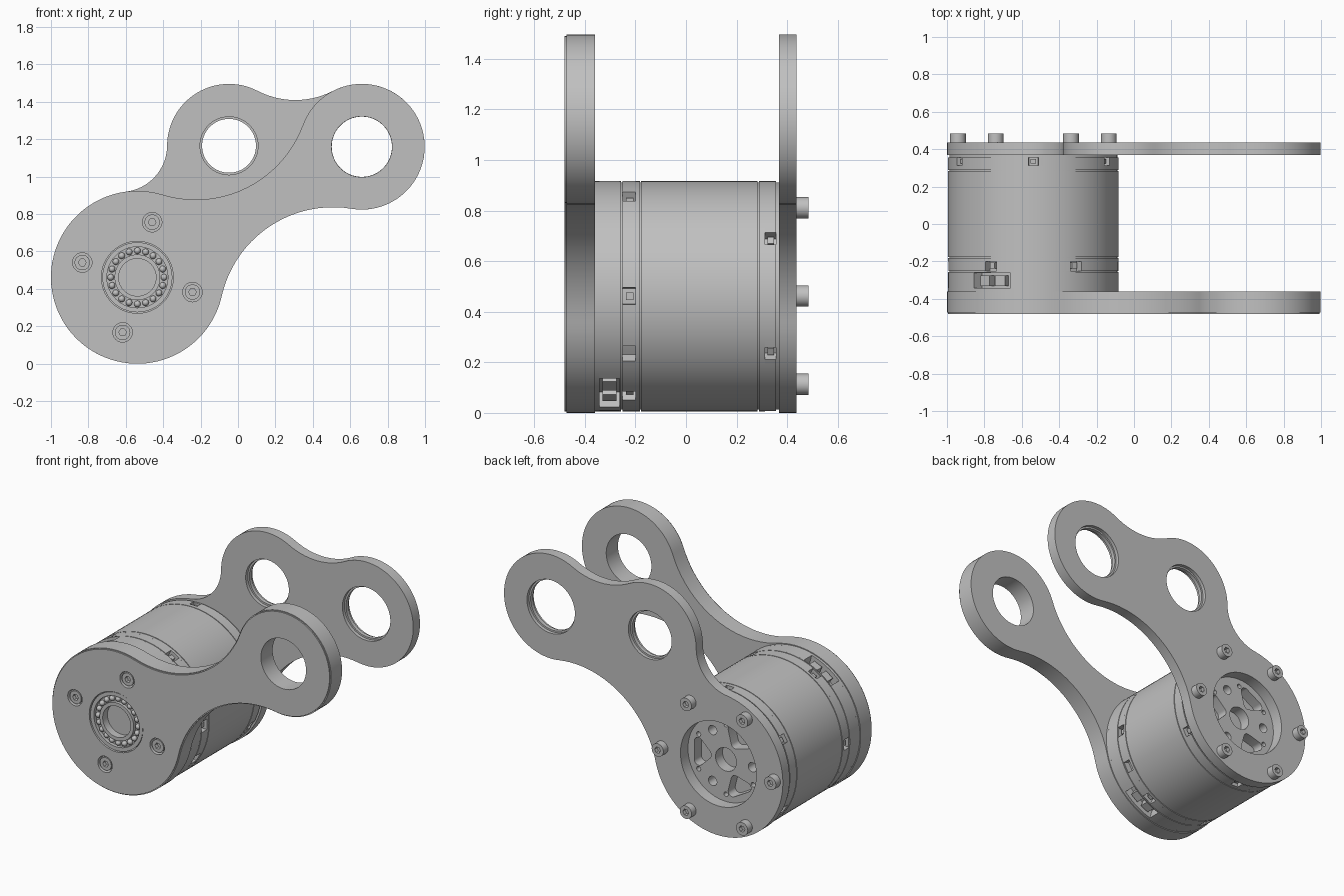
import bpy, bmesh
from math import pi, tau, sin, cos, atan2, hypot, sqrt, radians, ceil
from mathutils import Matrix

if "Cube" in bpy.data.objects:
    bpy.data.objects.remove(bpy.data.objects["Cube"], do_unlink=True)

grey = bpy.data.materials.new("machined grey")
grey.use_nodes = True
grey.diffuse_color = (0.53, 0.53, 0.53, 1)
grey.node_tree.nodes["Principled BSDF"].inputs["Base Color"].default_value = (0.53, 0.53, 0.53, 1)

HUB = (-0.538, 0.462)      # motor axis in x, z
END = (0.662, 1.16)        # far pivot
LOBE = (-0.048, 1.165)     # middle pivot, rear arm only


def finish(obj, name):
    obj.name = name
    obj.data.name = name
    obj.data.materials.clear()
    obj.data.materials.append(grey)
    bpy.ops.object.select_all(action="DESELECT")
    obj.select_set(True)
    bpy.context.view_layer.objects.active = obj
    bpy.ops.object.shade_smooth_by_angle(angle=radians(30))
    return obj


def arc(c, r, start, sweep, step=0.07):
    n = max(2, ceil(abs(sweep) / step))
    return [(c[0] + r * cos(start + sweep * i / n), c[1] + r * sin(start + sweep * i / n))
            for i in range(n + 1)]


def ring(c, r, n=64):
    return [(c[0] + r * cos(tau * i / n), c[1] + r * sin(tau * i / n)) for i in range(n)]


def polar(r, degrees, c=HUB):
    return (c[0] + r * cos(radians(degrees)), c[1] + r * sin(radians(degrees)))


def heading(a, b):
    return atan2(b[1] - a[1], b[0] - a[0])


def filleted(discs, fillets):
    """Outline round a loop of discs, joined by tangent concave arcs."""
    count, centres = len(discs), []
    for i, (a, ra) in enumerate(discs):
        b, rb = discs[(i + 1) % count]
        d = hypot(b[0] - a[0], b[1] - a[1])
        ux, uz = (b[0] - a[0]) / d, (b[1] - a[1]) / d
        pa, pb = ra + fillets[i], rb + fillets[i]
        along = (pa * pa - pb * pb + d * d) / (2 * d)
        side = sqrt(pa * pa - along * along)
        centres.append((a[0] + ux * along + uz * side, a[1] + uz * along - ux * side))
    points = []
    for i, (c, r) in enumerate(discs):
        f, nxt = centres[i], discs[(i + 1) % count][0]
        start = heading(c, centres[i - 1])
        points += arc(c, r, start, (heading(c, f) - start) % tau)[:-1]
        start = heading(f, c)
        points += arc(f, fillets[i], start, -((start - heading(f, nxt)) % tau))[:-1]
    return points


def hull(centres, r):
    """Rounded convex outline round equal discs, listed anticlockwise."""
    points = []
    for i, c in enumerate(centres):
        start = heading(centres[i - 1], c) - pi / 2
        end = heading(c, centres[(i + 1) % len(centres)]) - pi / 2
        points += arc(c, r, start, (end - start) % tau, 0.3)
    return points


def notched(r, angles, half, floor):
    """Disc outline with rim notches at the given angles in degrees."""
    points = []
    angles = sorted(radians(a) for a in angles)
    for a, b in zip(angles, angles[1:] + [angles[0] + tau]):
        points += arc(HUB, floor, a - half, 2 * half)
        points += arc(HUB, r, a + half, b - a - 2 * half)
    return points


def slab(name, outlines, y0, y1):
    """Extrude nested x-z outlines between two depths; inner ones become holes."""
    curve = bpy.data.curves.new(name, "CURVE")
    curve.dimensions = "2D"
    curve.fill_mode = "BOTH"
    curve.extrude = (y1 - y0) / 2
    for outline in outlines:
        spline = curve.splines.new("POLY")
        spline.points.add(len(outline) - 1)
        for p, (x, z) in zip(spline.points, outline):
            p.co = (x, z, 0, 1)
        spline.use_cyclic_u = True
    temp = bpy.data.objects.new(name + " curve", curve)
    bpy.context.collection.objects.link(temp)
    bpy.context.view_layer.update()
    mesh = bpy.data.meshes.new_from_object(temp.evaluated_get(bpy.context.evaluated_depsgraph_get()))
    bpy.data.objects.remove(temp, do_unlink=True)
    mesh.transform(Matrix.Translation((0, (y0 + y1) / 2, 0)) @ Matrix.Rotation(pi / 2, 4, "X"))
    bm = bmesh.new()
    bm.from_mesh(mesh)
    bmesh.ops.remove_doubles(bm, verts=bm.verts, dist=0.0001)
    bmesh.ops.recalc_face_normals(bm, faces=bm.faces)
    bm.to_mesh(mesh)
    bm.free()
    obj = bpy.data.objects.new(name, mesh)
    bpy.context.collection.objects.link(obj)
    return finish(obj, name)


# Front arm: a slim face layer softens its outer edge
screws = [polar(0.305, 75 + 90 * i) for i in range(4)]
front_holes = [ring(END, 0.162), ring(HUB, 0.192)] + [ring(c, 0.052, 32) for c in screws]
for name, inset, y0, y1 in (("front_arm", 0, -0.472, -0.36), ("front_arm_face", 0.006, -0.48, -0.472)):
    outline = filleted([(HUB, 0.462 - inset), (END, 0.336 - inset)], [0.61 + inset] * 2)
    slab(name, [outline] + front_holes, y0, y1)

# Rear arm: thin lips halfway through the two pivot holes
rear = filleted([(HUB, 0.462), (END, 0.336), (LOBE, 0.331)], [0.61, 0.44, 0.25])
slab("rear_arm", [rear, ring(END, 0.172), ring(LOBE, 0.155), ring(HUB, 0.272)], 0.368, 0.437)
for name, c, r in (("end_hole_lip", END, 0.172), ("lobe_hole_lip", LOBE, 0.155)):
    slab(name, [ring(c, r), ring(c, r - 0.011)], 0.39, 0.415)

# Motor housing: stacked discs with seams and rim windows
R, SEAM = 0.456, 0.449
bore = [ring(HUB, 0.272)]
disc = ring(HUB, R, 96)
connectors = [120, 300]
sixths = [60 * i for i in range(6)]
slab("base_rim", [disc], -0.36, -0.343)
slab("base_ring", [notched(R, connectors, 0.25, 0.395)], -0.343, -0.262)
slab("base_top", [disc], -0.262, -0.257)
slab("front_seam", [ring(HUB, SEAM, 96)], -0.257, -0.252)
slab("front_window_ring", [notched(R, sixths + [330], 0.075, 0.41)], -0.252, -0.2)
slab("front_window_rim", [disc], -0.2, -0.182)
slab("can_seam", [ring(HUB, SEAM, 96)], -0.182, -0.177)
slab("motor_can", [disc], -0.177, 0.283)
slab("rear_seam", [ring(HUB, SEAM, 96)], 0.283, 0.288)
slab("rear_cap", [disc] + bore, 0.288, 0.312)
slab("rear_window_ring", [notched(R, [a + 30 for a in sixths], 0.06, 0.41)] + bore, 0.312, 0.356)
slab("rear_cap_rim", [ring(HUB, SEAM, 96)] + bore, 0.356, 0.368)

# Rotor face with centre bore, three slots and bolt holes
cuts = [ring(HUB, 0.075, 32)]
for i in range(3):
    a = 120 * i
    cuts.append(hull([polar(0.135, a), polar(0.205, a - 17), polar(0.205, a + 17)], 0.03))
    cuts.append(ring(polar(0.19, a + 60), 0.03, 24))
cuts += [ring(polar(0.225, a + 30), 0.015, 16) for a in sixths]
slab("rotor_face", [ring(HUB, 0.272)] + cuts, 0.283, 0.36)


def bolt(name, c, r, y0, y1, socket_floor):
    """Socket-head screw with a hexagonal recess."""
    slab(name + "_head", [ring(c, r, 32), ring(c, r * 0.5, 6)], y0, y1)
    slab(name + "_socket_floor", [ring(c, r * 0.6, 16)], *socket_floor)


for i, c in enumerate(screws):
    bolt(f"front_screw_{i + 1}", c, 0.041, -0.474, -0.38, (-0.45, -0.4))
    slab(f"front_screw_seat_{i + 1}", [ring(c, 0.053, 32)], -0.44, -0.36)
for i, a in enumerate(sixths):
    bolt(f"rear_bolt_{i + 1}", polar(0.403, a), 0.042, 0.436, 0.484, (0.436, 0.46))

# Ball bearing in the front arm
slab("bearing_outer_ring", [ring(HUB, 0.187), ring(HUB, 0.163)], -0.474, -0.36)
slab("bearing_inner_ring", [ring(HUB, 0.122), ring(HUB, 0.1)], -0.474, -0.36)
slab("bearing_back", [ring(HUB, 0.18), ring(HUB, 0.11)], -0.452, -0.36)
slab("shaft_end", [ring(HUB, 0.105)], -0.425, -0.36)
bm = bmesh.new()
for i in range(20):
    x, z = polar(0.1425, 18 * i)
    bmesh.ops.create_icosphere(bm, subdivisions=2, radius=0.018,
                               matrix=Matrix.Translation((x, -0.456, z)))
balls = bpy.data.objects.new("bearing_balls", bpy.data.meshes.new("bearing_balls"))
bm.to_mesh(balls.data)
bm.free()
bpy.context.collection.objects.link(balls)
finish(balls, "bearing_balls")

# Plug sockets and window blocks set into the rim openings


def block(name, angle, radius, y, size):
    x, z = polar(radius, angle)
    bpy.ops.mesh.primitive_cube_add(size=1, location=(x, y, z), rotation=(0, -radians(angle), 0))
    obj = bpy.context.object
    obj.scale = size
    finish(obj, name)


for i, a in enumerate(connectors):
    for j, offset in enumerate((-6, 6)):
        block(f"plug_socket_{i + 1}_{j + 1}", a + offset, 0.415, -0.303, (0.05, 0.055, 0.06))
for i, a in enumerate(sixths):
    block(f"front_window_block_{i + 1}", a, 0.42, -0.222, (0.04, 0.03, 0.03))
    block(f"rear_window_block_{i + 1}", a + 30, 0.42, 0.335, (0.04, 0.025, 0.03))
